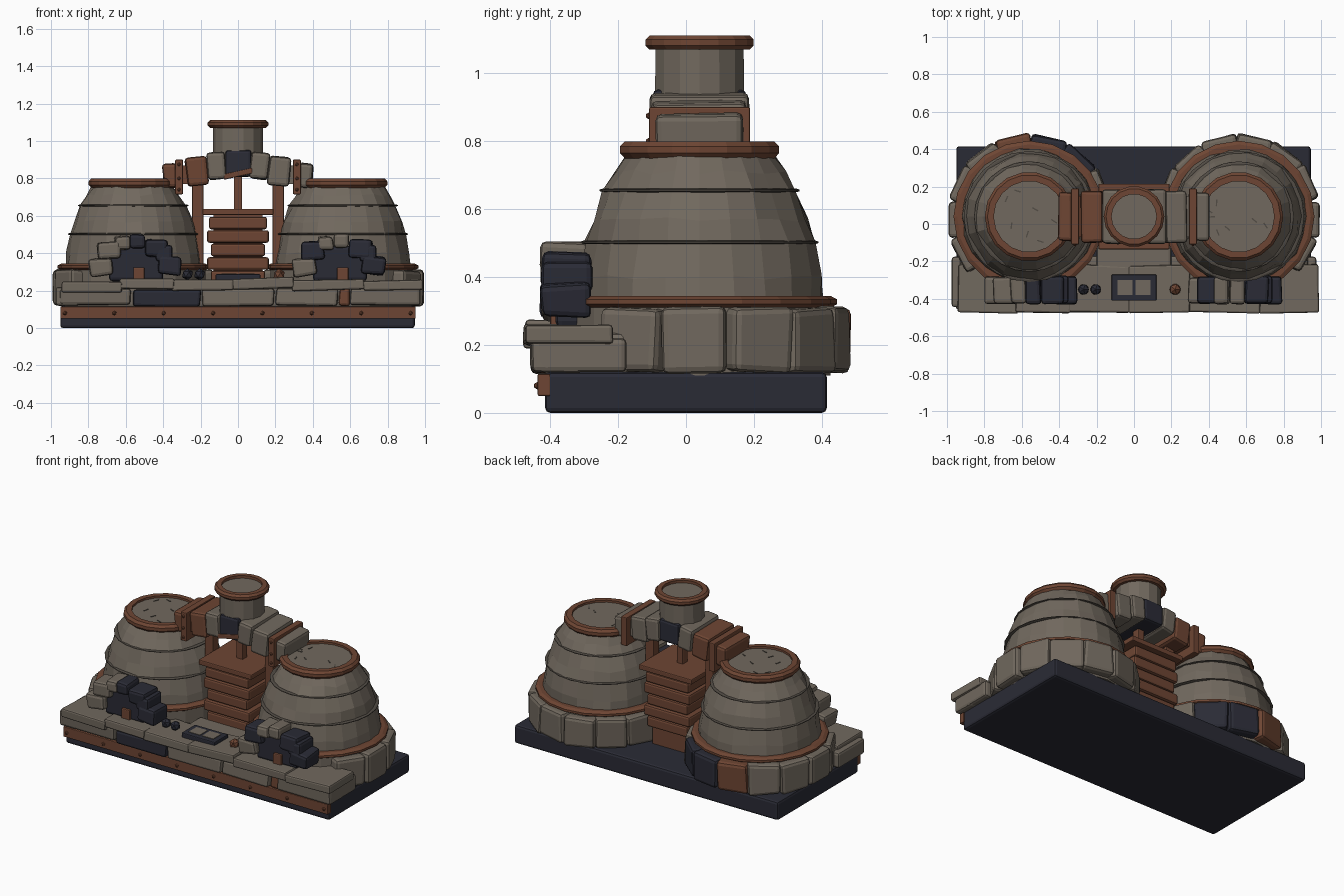
import bpy, bmesh, math, random
from mathutils import Matrix, Vector

random.seed(7)
if "Cube" in bpy.data.objects:
    bpy.data.objects.remove(bpy.data.objects["Cube"])


def material(name, rgb):
    m = bpy.data.materials.new(name)
    m.use_nodes = True
    m.diffuse_color = (*rgb, 1)
    m.node_tree.nodes["Principled BSDF"].inputs["Base Color"].default_value = (*rgb, 1)
    return m


STONE = material("warm stone", (0.165, 0.14, 0.112))
DARK_STONE = material("shadowed stone", (0.085, 0.073, 0.06))
COPPER = material("aged copper", (0.155, 0.06, 0.033))
NAVY = material("dark slate", (0.023, 0.024, 0.036))


def finish(bm, name, mat):
    bmesh.ops.recalc_face_normals(bm, faces=bm.faces)
    me = bpy.data.meshes.new(name)
    bm.to_mesh(me)
    bm.free()
    me.materials.append(mat)
    ob = bpy.data.objects.new(name, me)
    bpy.context.collection.objects.link(ob)
    return ob


def block(name, centre, size, mat, bevel=0.015, turn=0.0, tilt=0.0, rough=0.0):
    """Bevelled box, turned about z and tilted about y, with optional uneven corners."""
    bm = bmesh.new()
    bmesh.ops.create_cube(bm, size=1)
    for v in bm.verts:
        v.co = Vector(v.co[i] * size[i] + random.uniform(-rough, rough) for i in range(3))
    ob = finish(bm, name, mat)
    ob.matrix_world = (Matrix.Translation(centre) @ Matrix.Rotation(turn, 4, "Z")
                       @ Matrix.Rotation(tilt, 4, "Y"))
    if bevel:
        mod = ob.modifiers.new("soft edges", "BEVEL")
        mod.width, mod.segments = bevel, 2
    return ob


def span(name, x, y, z, mat, **kw):
    """Block given by its extents."""
    return block(name, [sum(r) / 2 for r in (x, y, z)], [r[1] - r[0] for r in (x, y, z)], mat, **kw)


def lathe(name, x, y, profile, mat, sides=24, closed=False, jitter=0.0):
    """Revolve (radius, height) points; open profiles get end caps."""
    bm = bmesh.new()
    rows = []
    for k, (r, z) in enumerate(profile):
        row = []
        for i in range(sides):
            a = math.tau * i / sides
            rr = r + random.uniform(-jitter, jitter)
            zz = z + (random.uniform(-jitter, jitter) if 0 < k < len(profile) - 1 else 0)
            row.append(bm.verts.new((x + rr * math.cos(a), y + rr * math.sin(a), zz)))
        rows.append(row)
    pairs = list(zip(rows, rows[1:])) + ([(rows[-1], rows[0])] if closed else [])
    for a, b in pairs:
        for i in range(sides):
            j = (i + 1) % sides
            bm.faces.new((a[i], a[j], b[j], b[i]))
    if not closed:
        bm.faces.new(rows[0])
        bm.faces.new(rows[-1])
    return finish(bm, name, mat)


def hoop(name, x, y, inner, outer, low, high, mat, sides=24):
    h, w = (high - low) * 0.3, (outer - inner) * 0.3
    lathe(name, x, y, [(inner, low), (outer - w, low), (outer, low + h), (outer, high - h),
                       (outer - w, high), (inner, high)], mat, sides, closed=True)


def ball(name, centre, radius, mat, detail=1):
    bm = bmesh.new()
    bmesh.ops.create_icosphere(bm, subdivisions=detail, radius=radius,
                               matrix=Matrix.Translation(centre))
    return finish(bm, name, mat)


DOME_X, CY = 0.56, 0.04

# Plinth with riveted front strip
span("plinth", (-0.95, 0.945), (-0.415, 0.415), (0, 0.12), NAVY)
span("front_strip", (-0.95, 0.95), (-0.437, -0.40), (0.05, 0.115), COPPER, bevel=0.004)
for i in range(8):
    ball("strip_rivet", (-0.925 + i * 0.264, -0.437, 0.08), 0.012, COPPER)

# Front terrace: core, wall blocks and coping slabs
span("terrace_core", (-0.93, 0.93), (-0.42, -0.17), (0.11, 0.235), STONE)
span("terrace_middle", (-0.2, 0.2), (-0.42, -0.1), (0.11, 0.255), STONE)
for x0, x1, mat in ((-0.95, -0.575, STONE), (-0.56, -0.2, NAVY), (-0.19, 0.19, STONE),
                    (0.2, 0.535, STONE), (0.54, 0.595, COPPER), (0.6, 0.97, STONE)):
    inset = 0.015 if mat is COPPER else 0
    span("wall_block", (x0, x1), (-0.455 + inset, -0.3), (0.12, 0.21), mat, rough=0.006)
for x0, x1, z in ((-0.94, -0.62, 0.22), (-0.63, -0.34, 0.235), (-0.35, -0.02, 0.23),
                  (-0.03, 0.3, 0.24), (0.29, 0.68, 0.232), (0.67, 0.985, 0.23)):
    span("coping_slab", (x0, x1), (-0.475, -0.22), (z - 0.027, z + 0.027), STONE, bevel=0.01,
         turn=random.uniform(-0.03, 0.03), tilt=random.uniform(-0.03, 0.03), rough=0.004)
for s in (-1, 1):
    block("terrace_end", (s * 0.91, -0.31, 0.17), (0.13, 0.27, 0.1), STONE)

for s in (-1, 1):
    x = s * DOME_X
    # Foundation ring of big blocks
    lathe("drum", x, CY, [(0.385, 0.11), (0.385, 0.31)], STONE, 20)
    for k, deg in enumerate((-30, -2, 26, 52, 78, 105, 131, 157)):
        a = math.radians(deg)
        mat = STONE
        if s < 0:
            mat = {4: COPPER, 5: NAVY, 6: NAVY}.get(k, STONE)
        centre = (x + s * 0.385 * math.cos(a), CY + 0.385 * math.sin(a), 0.215)
        block("foundation_block", centre, (0.1, 0.195, 0.19), mat, bevel=0.02, turn=s * a, rough=0.008)

    # Faceted dome with hoops and cap
    lathe("dome", x, CY, [(0.365, 0.3), (0.357, 0.40), (0.338, 0.50), (0.318, 0.57), (0.284, 0.655),
                          (0.252, 0.71), (0.215, 0.765)], STONE, 22, jitter=0.008)
    hoop("dome_low_band", x, CY, 0.32, 0.35, 0.497, 0.508, DARK_STONE)
    hoop("dome_high_band", x, CY, 0.26, 0.295, 0.65, 0.661, DARK_STONE)
    hoop("dome_foot_ring", x, CY, 0.34, 0.405, 0.31, 0.345, COPPER, 20)
    hoop("dome_top_ring", x, CY, 0.19, 0.238, 0.75, 0.8, COPPER, 18)
    lathe("dome_cap", x, CY, [(0.2, 0.75), (0.2, 0.787)], STONE, 18)
    for i in range(7):
        a, r = random.uniform(0, math.tau), random.uniform(0.05, 0.16)
        block("cap_crack", (x + r * math.cos(a), CY + r * math.sin(a), 0.788),
              (0.035, 0.007, 0.004), DARK_STONE, bevel=0, turn=a * 3)

    # Furnace mouth framed by an arch of stones
    mx = s * 0.545
    span("furnace_mouth", (mx - 0.145, mx + 0.145), (-0.385, -0.26), (0.25, 0.44), NAVY, bevel=0.02)
    span("furnace_latch", (mx - 0.015, mx + 0.045), (-0.4, -0.37), (0.25, 0.325), COPPER, bevel=0.006)
    tones = (STONE, STONE, STONE, NAVY, NAVY, NAVY) if s < 0 else (STONE, NAVY, STONE, STONE, NAVY, NAVY)
    arch = ((-0.19, 0.325), (-0.145, 0.415), (-0.075, 0.455), (0.005, 0.465), (0.11, 0.425), (0.18, 0.335))
    for (dx, z), mat in zip(arch, tones):
        w = 0.125 if abs(dx) > 0.09 else 0.08
        block("arch_stone", (mx + dx, -0.355, z), (w, 0.145, 0.095 if w > 0.1 else 0.075), mat,
              bevel=0.018, tilt=dx * 0.5, rough=0.006)
    # Extra stone filling the outer shoulder of the arch
    block("arch_shoulder", (mx + 0.15, -0.35, 0.40), (0.09, 0.15, 0.09), NAVY, bevel=0.018)

# Stacked plank crate with lid, posts and lever
for i, w in enumerate((0.145, 0.165, 0.145, 0.165, 0.155)):
    z = 0.24 + i * 0.072
    span("crate_plank", (-w, w), (-0.08 - w * 0.25, 0.16 + w * 0.25), (z, z + 0.067), COPPER, bevel=0.012)
span("crate_core", (-0.13, 0.13), (-0.08, 0.16), (0.12, 0.61), COPPER, bevel=0)
span("crate_lid", (-0.19, 0.19), (-0.135, 0.215), (0.605, 0.638), COPPER, bevel=0.006)
block("crate_lever", (0, 0.04, 0.72), (0.045, 0.05, 0.19), COPPER, bevel=0.006)
block("bridge_wedge", (0, -0.07, 0.825), (0.16, 0.07, 0.03), COPPER, bevel=0.006, tilt=-0.22)
for s in (-1, 1):
    span("bridge_post", (s * 0.215 - 0.03, s * 0.215 + 0.03), (0.01, 0.07), (0.12, 0.82), COPPER, bevel=0.005)

# Arched bridge of blocks and straps joining the domes
span("bridge_keystone", (-0.068, 0.068), (-0.1, 0.18), (0.81, 0.95), NAVY, rough=0.004)
for s in (-1, 1):
    side = COPPER if s < 0 else STONE
    for dx, z, w, h, d, mat in ((0.115, 0.868, 0.1, 0.145, 0.29, STONE),
                                (0.22, 0.84, 0.115, 0.155, 0.28, side),
                                (0.36, 0.815, 0.08, 0.13, 0.26, side)):
        block("bridge_block", (s * dx, CY, z), (w, d, h), mat, bevel=0.018, tilt=s * 0.1, rough=0.004)
    block("bridge_core", (s * 0.28, CY, 0.82), (0.16, 0.22, 0.1), side, bevel=0)
    block("bridge_strap", (s * 0.315, CY, 0.808), (0.042, 0.298, 0.185), COPPER, bevel=0.005)
    for z in (0.74, 0.8, 0.875):
        ball("strap_rivet", (s * 0.315, -0.11, z), 0.01, COPPER)

# Chimney
lathe("chimney", 0, CY, [(0.135, 0.88), (0.133, 1.095)], STONE, 14)
hoop("chimney_ring", 0, CY, 0.12, 0.162, 1.07, 1.112, COPPER, 18)

# Instruments on the terrace
span("gauge_frame", (-0.12, 0.12), (-0.41, -0.27), (0.25, 0.288), NAVY, bevel=0.006)
for x in (-0.048, 0.048):
    span("gauge_pane", (x - 0.04, x + 0.04), (-0.38, -0.3), (0.286, 0.291), STONE, bevel=0)
for x in (-0.27, -0.205):
    ball("slate_knob", (x, -0.35, 0.287), 0.032, NAVY)
ball("copper_nugget", (0.22, -0.35, 0.285), 0.033, COPPER)
